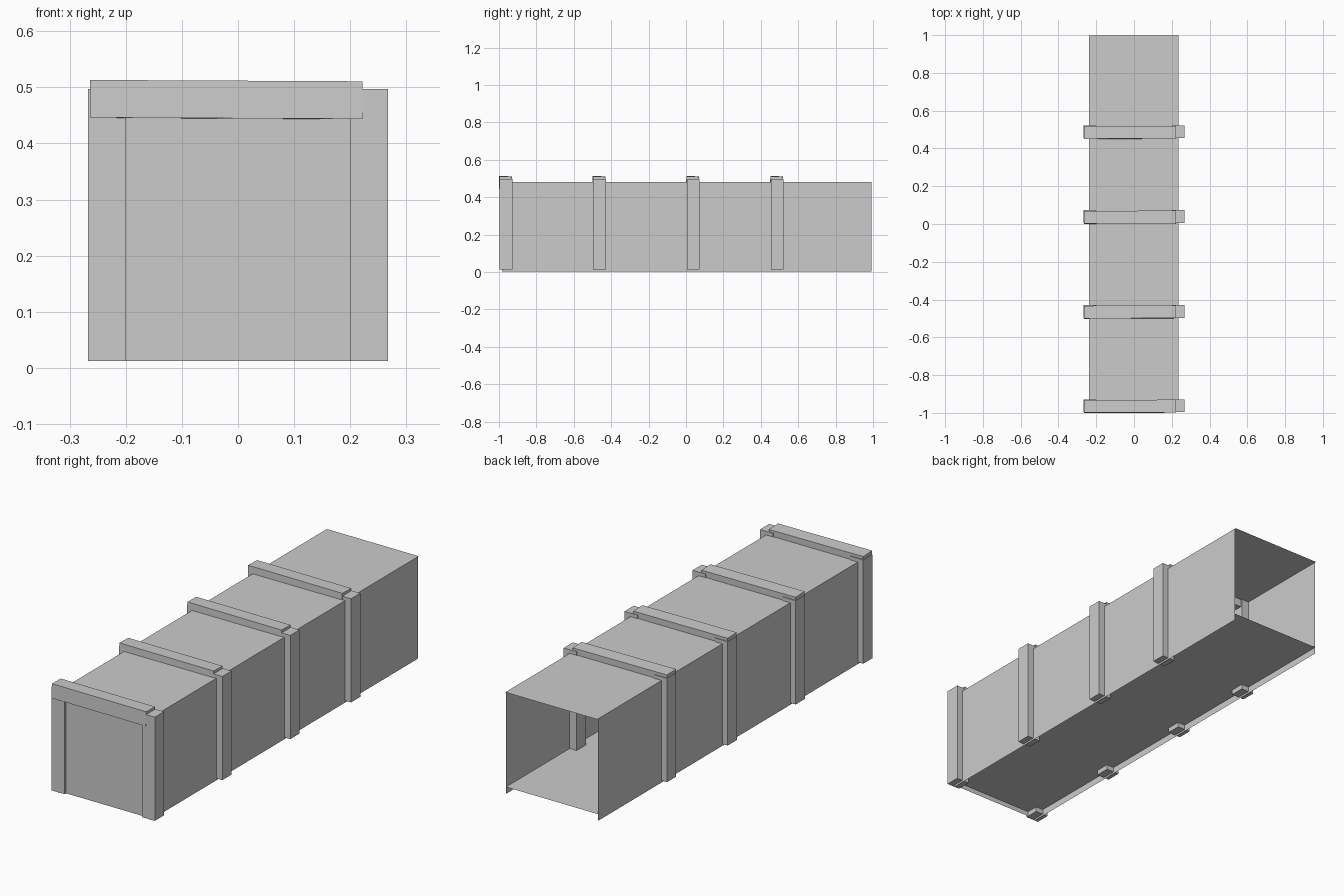
import bpy, bmesh
from mathutils import Vector

if "Cube" in bpy.data.objects:
    bpy.data.objects.remove(bpy.data.objects["Cube"])

def panel(name, corners):
    """Single flat sheet from four corners."""
    me = bpy.data.meshes.new(name)
    me.from_pydata(corners, [], [(0, 1, 2, 3)])
    ob = bpy.data.objects.new(name, me)
    bpy.context.collection.objects.link(ob)
    return ob

def box(name, lo, hi, tilt=(0, 0, 0)):
    """Timber spanning two corners, with an optional slight tilt."""
    lo, hi = Vector(lo), Vector(hi)
    bm = bmesh.new()
    bmesh.ops.create_cube(bm, size=1)
    bmesh.ops.scale(bm, vec=hi - lo, verts=bm.verts)
    me = bpy.data.meshes.new(name)
    bm.to_mesh(me)
    bm.free()
    ob = bpy.data.objects.new(name, me)
    ob.location = (lo + hi) / 2
    ob.rotation_euler = tilt
    bpy.context.collection.objects.link(ob)
    return ob

L, R = -0.239, 0.236          # side wall positions
F, B = -0.985, 0.993          # front and back ends
FLOOR, CEIL = 0.035, 0.48

# Tunnel sheets: open at the back, closed at the front
panel("left_wall", [(L, B, 0.003), (L, F, 0.003), (L, F, CEIL), (L, B, CEIL)])
panel("right_wall", [(R, F, 0.003), (R, B, 0.003), (R, B, CEIL), (R, F, CEIL)])
panel("front_wall", [(L, F, 0.012), (R, F, 0.012), (R, F, CEIL), (L, F, CEIL)])
panel("floor", [(L, F, FLOOR), (R, F, FLOOR), (R, B, FLOOR), (L, B, FLOOR)])
panel("ceiling", [(L, F, CEIL), (R, F, CEIL), (R, 0.998, CEIL), (L, 0.998, CEIL)])

# Timber support frames: two posts and an offset, slightly tilted cross beam
for i, y in enumerate((-0.996, -0.497, 0.005, 0.454), 1):
    for side, x in (("left", -0.267), ("right", 0.2)):
        box(f"{side}_post_{i}", (x, y, 0.012), (x + 0.067, y + 0.068, 0.497))
    box(f"cross_beam_{i}", (-0.264, y - 0.003, 0.444), (0.222, y + 0.064, 0.511),
        (-0.03, 0.005, 0.004))
